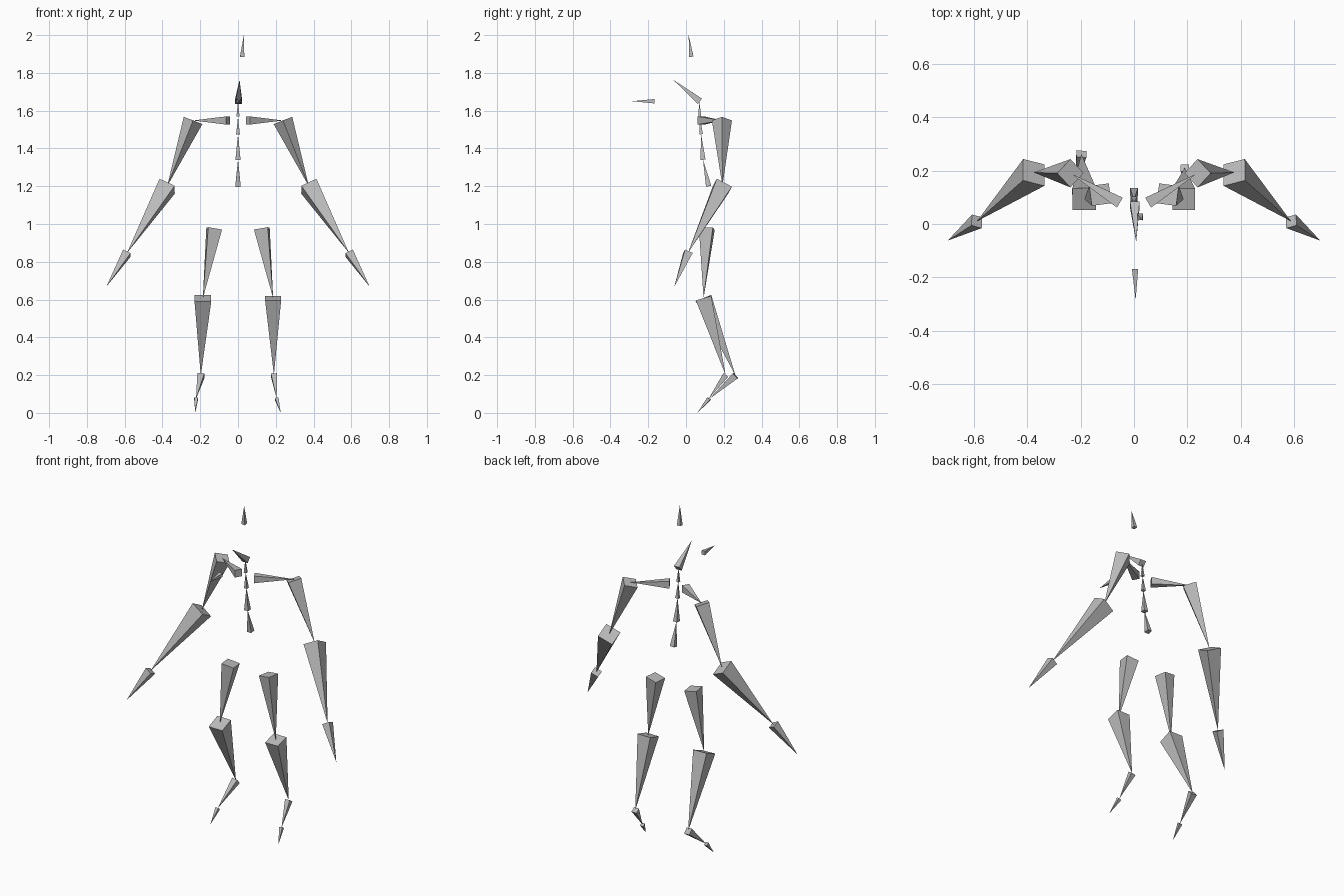
import bpy, bmesh
from math import radians
from mathutils import Vector, Matrix

cube = bpy.data.objects.get("Cube")
if cube:
    bpy.data.objects.remove(cube, do_unlink=True)

grey = bpy.data.materials.new("mid grey")
grey.use_nodes = True
COLOUR = (0.5, 0.5, 0.5, 1)
grey.diffuse_color = COLOUR
grey.node_tree.nodes["Principled BSDF"].inputs["Base Color"].default_value = COLOUR

X, Y, Z = Vector((1, 0, 0)), Vector((0, 1, 0)), Vector((0, 0, 1))


def bone(name, head, tip, axis=X, roll=0):
    """Square pyramid from head to tip, a fifth as wide as it is long."""
    head, tip = Vector(head), Vector(tip)
    length = (tip - head).length
    d = (tip - head).normalized()
    u = (axis - d * axis.dot(d)).normalized()
    u = Matrix.Rotation(radians(roll), 3, d) @ u
    v = d.cross(u)
    h = length * 0.1
    bm = bmesh.new()
    base = [bm.verts.new(head + (u * a + v * b) * h)
            for a, b in ((-1, -1), (1, -1), (1, 1), (-1, 1))]
    point = bm.verts.new(tip)
    bm.faces.new(base)
    for i in range(4):
        bm.faces.new((base[i], base[(i + 1) % 4], point))
    bmesh.ops.recalc_face_normals(bm, faces=bm.faces)
    mesh = bpy.data.meshes.new(name)
    bm.to_mesh(mesh)
    bm.free()
    mesh.materials.append(grey)
    bpy.context.collection.objects.link(bpy.data.objects.new(name, mesh))


def chain(names, points, **kw):
    for name, a, b in zip(names, points, points[1:]):
        bone(name, a, b, **kw)


# Spine, neck and head
chain(("lower_spine", "middle_spine", "upper_spine", "neck"),
      ((0, 0.12, 1.2), (0, 0.09, 1.34), (0, 0.08, 1.475), (0, 0.073, 1.57), (0, 0.07, 1.65)))
bone("head", (0.003, 0.073, 1.65), (0.008, -0.067, 1.763))

# Loose markers in front of and above the head
bone("front_marker", (0.004, -0.168, 1.65), (0.006, -0.285, 1.65))
bone("top_marker", (0.022, 0.028, 1.886), (0.031, 0.014, 2.0))

# Limbs on both sides; the right ankle is set further back
for side, s, ankle, ball in (("left", 1, (0.19, 0.21, 0.2), (0.205, 0.12, 0.075)),
                             ("right", -1, (0.197, 0.262, 0.197), (0.222, 0.125, 0.075))):
    def m(p):
        return Vector((p[0] * s, p[1], p[2]))

    shoulder, elbow = m((0.238, 0.19, 1.548)), m((0.375, 0.193, 1.2))
    wrist, fingertip = m((0.588, 0.01, 0.846)), m((0.697, -0.062, 0.668))
    bone(side + "_collar", m((0.053, 0.08, 1.548)), shoulder, Z)
    bone(side + "_upper_arm", shoulder, elbow, Y, 45)
    bone(side + "_forearm", elbow, wrist, m((0.037, 0.05, 0)), 45)
    bone(side + "_hand", wrist, fingertip, m((0.037, 0.05, 0)), 45)

    knee = m((0.186, 0.093, 0.607))
    bone(side + "_thigh", m((0.126, 0.11, 0.976)), knee, X, 8 * s)
    chain((side + "_shin", side + "_foot", side + "_toe"),
          (knee, m(ankle), m(ball), m((0.226, 0.06, 0))))
